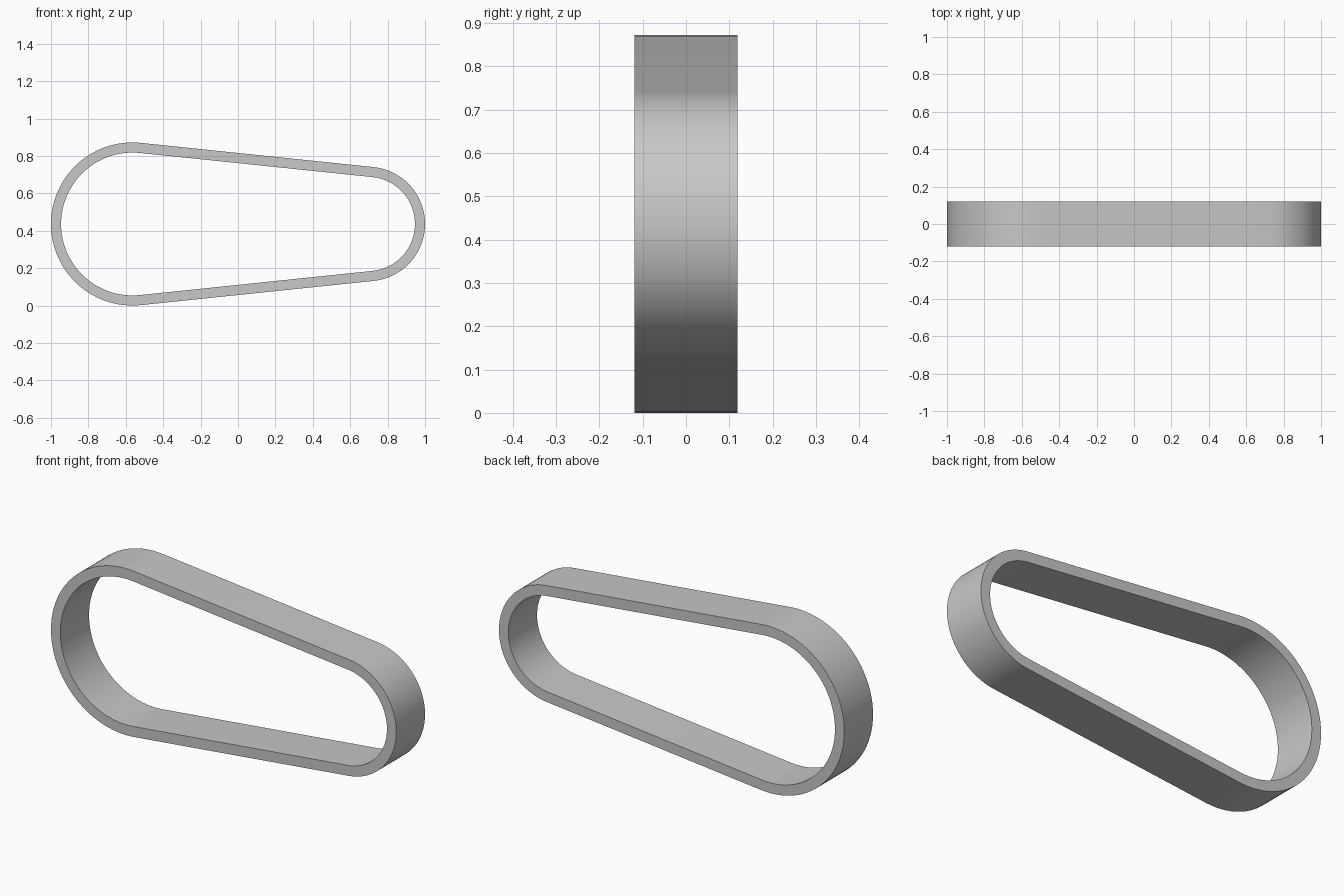
import bpy
import bmesh
from math import asin, cos, sin, pi, radians

cube = bpy.data.objects.get("Cube")
if cube:
    bpy.data.objects.remove(cube, do_unlink=True)

BIG_R, SMALL_R = 0.436, 0.306      # outer radii of the two ends
THICKNESS, HALF_WIDTH = 0.054, 0.119
BIG_X, SMALL_X = BIG_R - 1, 1 - SMALL_R
STEPS = 48
tilt = asin((BIG_R - SMALL_R) / (SMALL_X - BIG_X))  # slope of the straight runs


def arc(cx, radius, start, end):
    """Points of one rounded end in the xz plane."""
    angles = [start + (end - start) * i / STEPS for i in range(STEPS + 1)]
    return [(cx + radius * cos(a), BIG_R + radius * sin(a)) for a in angles]


def outline(inset):
    """Closed loop of two arcs joined by tangent lines."""
    top = pi / 2 - tilt
    return (arc(SMALL_X, SMALL_R - inset, -top, top)
            + arc(BIG_X, BIG_R - inset, top, 2 * pi - top))


# Belt: four loops (outer and inner, front and back) bridged into a band
bm = bmesh.new()
loops = [[bm.verts.new((x, y, z)) for x, z in outline(inset)]
         for inset, y in ((0, -HALF_WIDTH), (0, HALF_WIDTH),
                          (THICKNESS, HALF_WIDTH), (THICKNESS, -HALF_WIDTH))]
for k, loop in enumerate(loops):
    following = loops[(k + 1) % len(loops)]
    for i in range(len(loop)):
        j = (i + 1) % len(loop)
        bm.faces.new((loop[i], loop[j], following[j], following[i]))
bmesh.ops.recalc_face_normals(bm, faces=bm.faces)
mesh = bpy.data.meshes.new("belt")
bm.to_mesh(mesh)
bm.free()

belt = bpy.data.objects.new("belt", mesh)
bpy.context.collection.objects.link(belt)

# Plain grey material
grey = bpy.data.materials.new("grey")
grey.use_nodes = True
colour = (0.58, 0.58, 0.58, 1)
grey.diffuse_color = colour
grey.node_tree.nodes["Principled BSDF"].inputs["Base Color"].default_value = colour
mesh.materials.append(grey)

# Smooth round surfaces with crisp rims
bpy.ops.object.select_all(action="DESELECT")
belt.select_set(True)
bpy.context.view_layer.objects.active = belt
bpy.ops.object.shade_smooth_by_angle(angle=radians(30))
